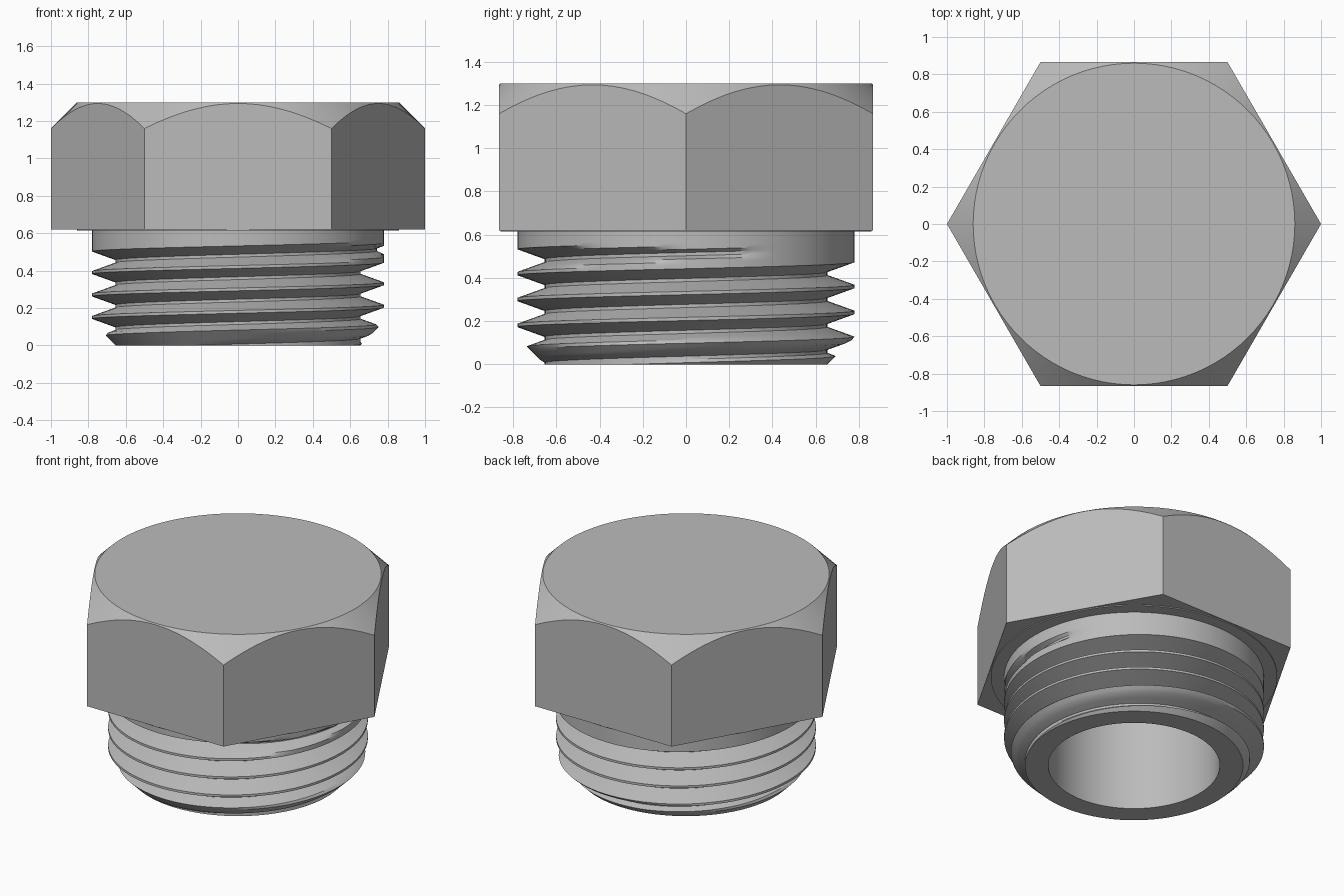
import bpy, bmesh
from math import pi, sin, cos, radians

cube = bpy.data.objects.get("Cube")
if cube:
    bpy.data.objects.remove(cube, do_unlink=True)

STEPS = 96                      # columns around the axis
APOTHEM = 0.866                 # hexagon centre to flat
HEAD_BOTTOM, HEAD_TOP, CROWN_R = 0.62, 1.30, 0.86
COLLAR_TOP, MAJOR_R, ROOT_R = 0.614, 0.78, 0.655
PITCH, GROOVE_Z = 0.12, 0.03    # right-hand thread, groove height at +x
BORE_R, BORE_TOP = 0.515, 0.75

steel = bpy.data.materials.new("grey steel")
steel.use_nodes = True
colour = (0.5, 0.5, 0.5, 1)
steel.diffuse_color = colour
steel.node_tree.nodes["Principled BSDF"].inputs["Base Color"].default_value = colour


def clamp(v, lo=0.0, hi=1.0):
    return max(lo, min(hi, v))


def loft(name, column):
    """Sweep column(angle) -> [(radius, z), ...] once round the z axis."""
    bm = bmesh.new()
    cols = []
    for i in range(STEPS + 1):
        a = 2 * pi * i / STEPS
        cols.append([bm.verts.new((r * cos(a), r * sin(a), z)) for r, z in column(a)])
    for c, d in zip(cols, cols[1:]):
        for k in range(len(c) - 1):
            bm.faces.new((c[k], d[k], d[k + 1], c[k + 1]))
    bmesh.ops.remove_doubles(bm, verts=bm.verts, dist=0.0002)
    mesh = bpy.data.meshes.new(name)
    bm.to_mesh(mesh)
    bm.free()
    mesh.materials.append(steel)
    obj = bpy.data.objects.new(name, mesh)
    bpy.context.collection.objects.link(obj)
    bpy.ops.object.select_all(action="DESELECT")
    obj.select_set(True)
    bpy.context.view_layer.objects.active = obj
    bpy.ops.object.shade_smooth_by_angle(angle=radians(28))
    return obj


# Hexagonal head with a conical crown chamfer and a thin bearing face
def head_column(a):
    hex_r = APOTHEM / cos((a % (pi / 3)) - pi / 6)
    return [(MAJOR_R, COLLAR_TOP), (CROWN_R, COLLAR_TOP), (CROWN_R, HEAD_BOTTOM),
            (hex_r, HEAD_BOTTOM), (hex_r, HEAD_TOP - (hex_r - CROWN_R)),
            (CROWN_R, HEAD_TOP), (0, HEAD_TOP)]


# Thread radius: helical V groove that runs out below the collar, chamfered tip
def thread_radius(z, turn):
    u = round((z - GROOVE_Z) / PITCH - turn) + turn
    dz = abs(z - GROOVE_Z - PITCH * u)
    fade = clamp((4.08 - u) / 0.25)
    depth = clamp((0.0525 - dz) / 0.045) - (1 - fade)
    return min(MAJOR_R - (MAJOR_R - ROOT_R) * max(0, depth), ROOT_R + z)


# Hollow threaded shank, from the blind bore out to the collar
def shank_column(a):
    turn = a / (2 * pi)
    points = [(0, BORE_TOP), (BORE_R, BORE_TOP), (BORE_R, 0)]
    for k in range(-3, 8):
        for j in range(8):
            offset = -0.0525 + 0.015 * j
            z = clamp(GROOVE_Z + PITCH * (k + turn) + offset, 0, COLLAR_TOP)
            points.append((thread_radius(z, turn), z))
    return points


loft("hex_head", head_column)
loft("threaded_shank", shank_column)
